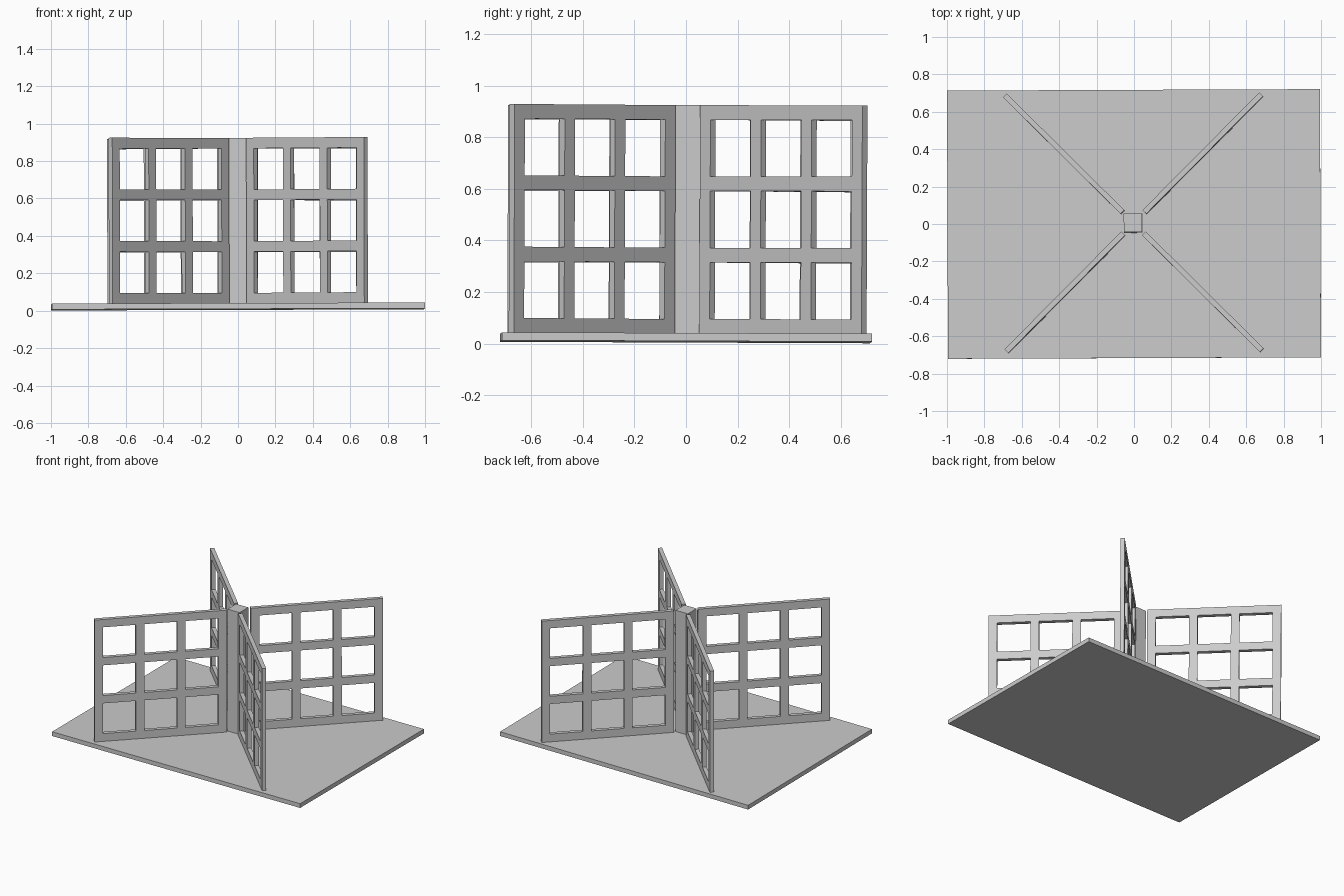
import bpy, bmesh, math
from mathutils import Matrix, Vector

if "Cube" in bpy.data.objects:
    bpy.data.objects.remove(bpy.data.objects["Cube"])

grey = bpy.data.materials.new("light grey")
grey.diffuse_color = (0.6, 0.6, 0.6, 1)
grey.use_nodes = True
grey.node_tree.nodes["Principled BSDF"].inputs["Base Color"].default_value = grey.diffuse_color

# The whole model leans very slightly
LEAN = (Matrix.Rotation(0.004, 4, 'Z') @ Matrix.Rotation(-0.004, 4, 'X')
        @ Matrix.Rotation(-0.003, 4, 'Y'))
BASE_Z, BASE_T = 0.007, 0.031
FLOOR = BASE_Z + BASE_T
SIZE, BAR, THICK = 0.886, 0.0566, 0.028
WINDOW = (SIZE - 4 * BAR) / 3


def finish(name, bm, matrix):
    bm.normal_update()
    mesh = bpy.data.meshes.new(name)
    bm.to_mesh(mesh)
    bm.free()
    mesh.materials.append(grey)
    obj = bpy.data.objects.new(name, mesh)
    bpy.context.collection.objects.link(obj)
    obj.matrix_world = LEAN @ matrix
    return obj


def box(name, size, centre):
    bm = bmesh.new()
    bmesh.ops.create_cube(bm, size=1)
    bmesh.ops.scale(bm, vec=size, verts=bm.verts)
    return finish(name, bm, Matrix.Translation(centre))


def panel(name, angle, inner):
    # Square sheet in the xz plane: bars and windows alternate both ways
    stops = [0]
    for i in range(7):
        stops.append(stops[-1] + (WINDOW if i % 2 else BAR))
    bm = bmesh.new()
    v = [[bm.verts.new((x, 0, z)) for z in stops] for x in stops]
    for i in range(7):
        for j in range(7):
            if not (i % 2 and j % 2):
                bm.faces.new((v[i][j], v[i + 1][j], v[i + 1][j + 1], v[i][j + 1]))
    bmesh.ops.dissolve_limit(bm, angle_limit=0.01, verts=bm.verts, edges=[])
    place = (Matrix.Translation((0, 0.002, FLOOR)) @ Matrix.Rotation(angle, 4, 'Z')
             @ Matrix.Translation((inner, 0, 0)))
    obj = finish(name, bm, place)
    mod = obj.modifiers.new("thickness", 'SOLIDIFY')
    mod.thickness = THICK
    mod.offset = 0


# Base board
box("base_board", (1.994, 1.434, BASE_T), (0, 0, BASE_Z + BASE_T / 2))
# Central post
box("centre_post", (0.098, 0.1, SIZE), (-0.003, 0.003, FLOOR + SIZE / 2))
# Four window panels radiating from the post corners
for name, deg, inner in (("back_right_panel", 45, 0.083), ("back_left_panel", 135, 0.083),
                         ("front_left_panel", 225, 0.079), ("front_right_panel", 315, 0.079)):
    panel(name, math.radians(deg), inner)
